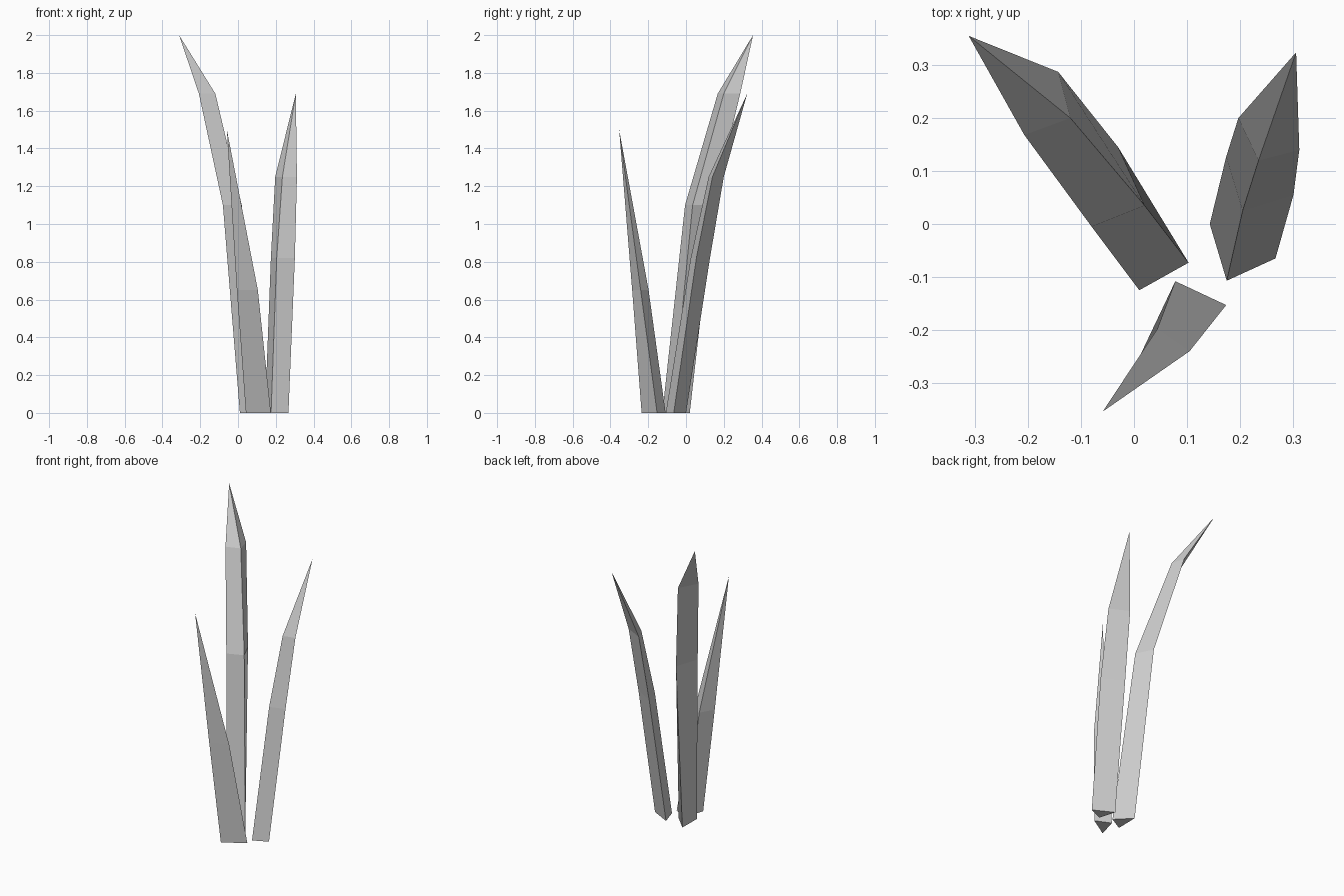
import bpy
import bmesh

if "Cube" in bpy.data.objects:
    bpy.data.objects.remove(bpy.data.objects["Cube"])


def blade(name, rings, tip):
    """Three-sided tapering blade: rings of (height, three xy corners), then a tip."""
    bm = bmesh.new()
    loops = [[bm.verts.new((x, y, z)) for x, y in pts] for z, pts in rings]
    apex = bm.verts.new(tip)
    bm.faces.new(loops[0])
    for i in range(3):
        j = (i + 1) % 3
        for a, b in zip(loops, loops[1:]):
            bm.faces.new((a[i], a[j], b[j], b[i]))
        bm.faces.new((loops[-1][i], loops[-1][j], apex))
    bmesh.ops.recalc_face_normals(bm, faces=bm.faces[:])
    mesh = bpy.data.meshes.new(name)
    bm.to_mesh(mesh)
    bm.free()
    bpy.context.collection.objects.link(bpy.data.objects.new(name, mesh))


# Tall blade leaning back left
blade("tall_grass_blade", [
    (0.0, [(0.01, -0.125), (0.103, -0.073), (0.012, 0.02)]),
    (1.1, [(-0.08, -0.005), (0.02, 0.035), (-0.03, 0.145)]),
    (1.69, [(-0.207, 0.168), (-0.12, 0.2), (-0.143, 0.287)]),
], (-0.312, 0.355, 2.0))

# Medium blade leaning back right
blade("medium_grass_blade", [
    (0.0, [(0.143, 0.0), (0.175, -0.107), (0.267, -0.065)]),
    (0.82, [(0.174, 0.127), (0.205, 0.025), (0.301, 0.055)]),
    (1.25, [(0.197, 0.2), (0.235, 0.12), (0.312, 0.14)]),
], (0.306, 0.324, 1.69))

# Short blade leaning forward
blade("short_grass_blade", [
    (0.0, [(0.174, -0.153), (0.078, -0.108), (0.042, -0.235)]),
    (0.65, [(0.105, -0.24), (0.044, -0.198), (-0.006, -0.285)]),
], (-0.059, -0.354, 1.5))
